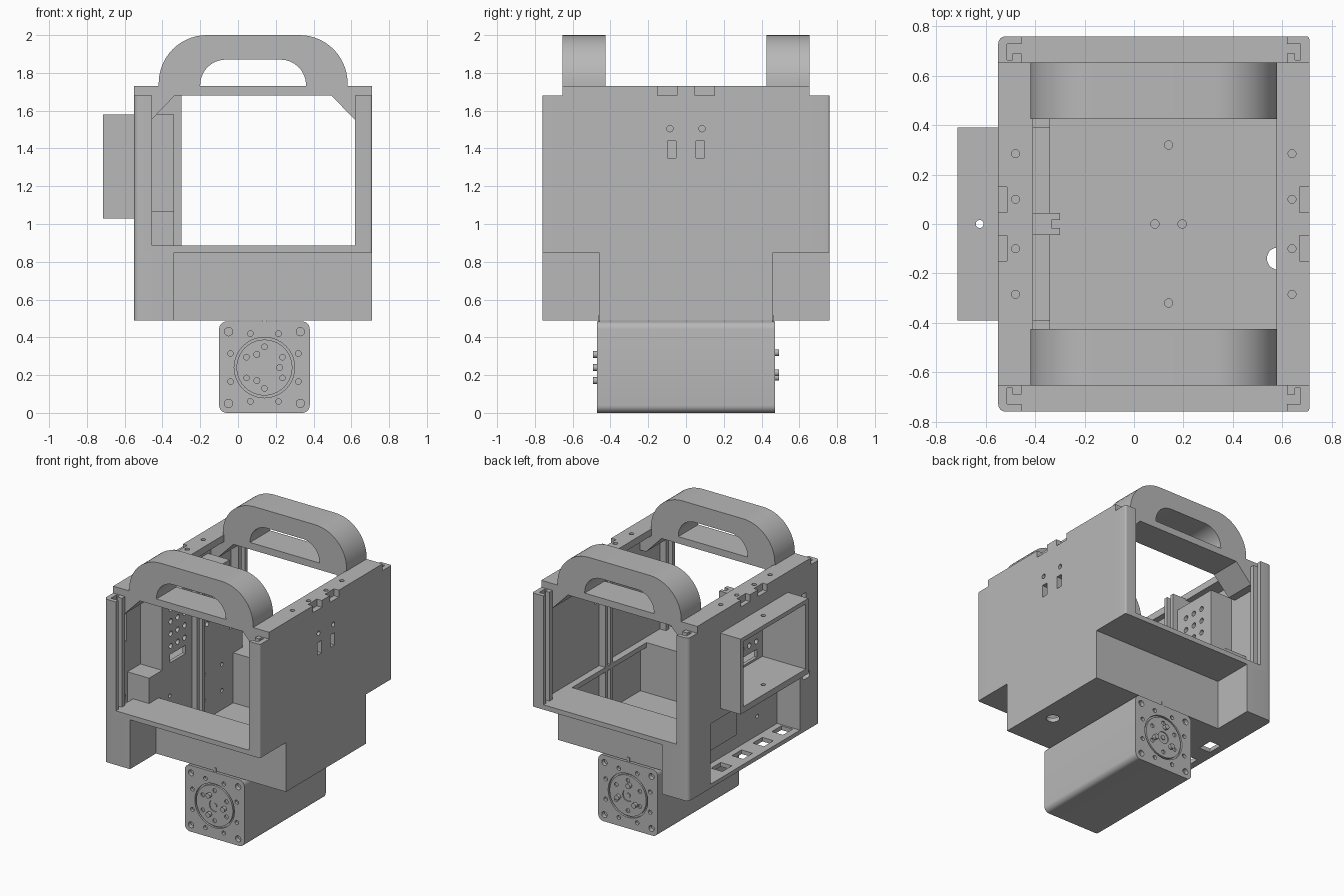
import bpy, bmesh, math
from mathutils import Vector

if "Cube" in bpy.data.objects:
    bpy.data.objects.remove(bpy.data.objects["Cube"])

gray = bpy.data.materials.new("plain_gray")
gray.use_nodes = True
gray.diffuse_color = (0.48, 0.48, 0.48, 1)
gray.node_tree.nodes["Principled BSDF"].inputs["Base Color"].default_value = (0.48, 0.48, 0.48, 1)


def add(name, bm):
    bmesh.ops.recalc_face_normals(bm, faces=bm.faces)
    mesh = bpy.data.meshes.new(name)
    bm.to_mesh(mesh)
    bm.free()
    mesh.materials.append(gray)
    ob = bpy.data.objects.new(name, mesh)
    bpy.context.collection.objects.link(ob)
    return ob


def box(name, x, y, z, round_dir=None, r=0.03, corner=None):
    """Box from (min, max) pairs; optionally rounds edges along one axis."""
    bm = bmesh.new()
    bmesh.ops.create_cube(bm, size=1)
    for v in bm.verts:
        v.co = Vector([p[0] if c < 0 else p[1] for p, c in zip((x, y, z), v.co)])
    if round_dir is not None:
        def wanted(e):
            a, b = e.verts
            along = abs((a.co - b.co).normalized()[round_dir]) > 0.9
            return along and (corner is None or (a.co.x * corner[0] > abs(sum(x)) / 2
                              and abs(a.co.x - corner[2]) < 1e-4 and abs(a.co.y - corner[1]) < 1e-4))
        bmesh.ops.bevel(bm, geom=[e for e in bm.edges if wanted(e)], offset=r,
                        segments=6, profile=0.5, affect='EDGES')
    return add(name, bm)


def prism(name, pts, y0, y1):
    """Extrude an x-z profile along y."""
    bm = bmesh.new()
    face = bm.faces.new([bm.verts.new((px, y0, pz)) for px, pz in pts])
    ext = bmesh.ops.extrude_face_region(bm, geom=[face])
    bmesh.ops.translate(bm, vec=(0, y1 - y0, 0),
                        verts=[g for g in ext["geom"] if isinstance(g, bmesh.types.BMVert)])
    return add(name, bm)


def rod(name, center, r, length, axis, sides=20):
    bm = bmesh.new()
    bmesh.ops.create_cone(bm, cap_ends=True, segments=sides, radius1=r, radius2=r, depth=length)
    up = Vector([float(i == axis) for i in range(3)])
    rot = Vector((0, 0, 1)).rotation_difference(up).to_matrix()
    for v in bm.verts:
        v.co = rot @ v.co + Vector(center)
    return add(name, bm)


def cut(ob, cutters):
    """Subtract the cutters from the part and discard them."""
    for c in cutters:
        m = ob.modifiers.new("cut", 'BOOLEAN')
        m.object, m.operation, m.solver = c, 'DIFFERENCE', 'EXACT'
    bpy.context.view_layer.update()
    mesh = bpy.data.meshes.new_from_object(ob.evaluated_get(bpy.context.evaluated_depsgraph_get()))
    ob.modifiers.clear()
    ob.data = mesh
    for c in cutters:
        bpy.data.objects.remove(c)
    return ob


def arch(cx, half, z0, z1, r, n=14):
    """Flat-topped arch with quarter-round shoulders."""
    pts = [(cx + half, z0)]
    for side, start in ((1, 0), (-1, 90)):
        for i in range(n + 1):
            a = math.radians(start + 90 * i / n)
            pts.append((cx + side * (half - r) + r * math.cos(a), z1 - r + r * math.sin(a)))
    return pts + [(cx - half, z0)]


# Handles on their cross bars, with gussets into the side walls
for label, s in (("front", -1), ("back", 1)):
    y0, y1 = sorted((s * 0.425, s * 0.655))
    handle = prism(label + "_handle", arch(0.08, 0.5, 1.72, 2.0, 0.255), y0, y1)
    cut(handle, [prism("cutter", arch(0.08, 0.28, 1.73, 1.87, 0.135), y0 - 0.1, y1 + 0.1)])
    box(label + "_cross_bar", (-0.55, 0.71), (y0, y1), (1.68, 1.73))
    prism(label + "_left_gusset", [(0.69, 1.55), (0.62, 1.55), (0.49, 1.685), (0.69, 1.685)], y0, y1)
    prism(label + "_right_gusset", [(-0.53, 1.55), (-0.46, 1.55), (-0.33, 1.685), (-0.53, 1.685)], y0, y1)

    # Ledge and end wall of the basin
    box(label + "_ledge", (-0.47, 0.63), sorted((s * 0.43, s * 0.76)), (0.85, 0.885))
    box(label + "_basin_wall", (-0.35, 0.71), sorted((s * 0.43, s * 0.46)), (0.49, 0.86))

    # Corner posts with L-shaped grooves
    ypost = sorted((s * 0.655, s * 0.76))
    for side, xo, xi, xg in (("left", 0.71, 0.62, 0.675), ("right", -0.55, -0.455, -0.515)):
        d = 1 if xo > 0 else -1
        post = box(f"{label}_{side}_post", sorted((xo, xi)), ypost, (0.85, 1.68), 2,
                   0.012 if d > 0 else 0.03, (d, s * 0.76, xo))
        cut(post, [box("cutter", sorted((xg, xi - d * 0.01)), sorted((s * 0.69, s * 0.73)), (0.885, 1.8)),
                   box("cutter", sorted((xg, xg - d * 0.022)), sorted((s * 0.665, s * 0.692)), (0.885, 1.8))])
    box(label + "_leg", (-0.55, -0.34), sorted((s * 0.54, s * 0.76)), (0.49, 0.855), 2, 0.03,
        (-1, s * 0.76, -0.55))

# Left wall with slots and pin holes
left_wall = box("left_wall", (0.67, 0.71), (-0.66, 0.66), (0.85, 1.68))
cut(left_wall, [box("cutter", (0.6, 0.8), (s * 0.075 - 0.023, s * 0.075 + 0.023), (1.35, 1.44)) for s in (-1, 1)]
    + [rod("cutter", (0.7, s * 0.085, 1.505), 0.017, 0.3, 0) for s in (-1, 1)])
box("left_lower_wall", (0.67, 0.71), (-0.46, 0.46), (0.49, 0.86))
box("left_ledge_strip", (0.62, 0.71), (-0.66, 0.66), (0.85, 0.885))

# Right wall with the openings for the window box and the bay
right_wall = box("right_wall", (-0.55, -0.515), (-0.66, 0.66), (0.85, 1.68))
cut(right_wall, [box("cutter", (-0.6, -0.4), (-0.385, 0.385), (1.035, 1.575)),
                 box("cutter", (-0.6, -0.4), (-0.53, 0.5), (0.5, 0.96)),
                 box("cutter", (-0.6, -0.4), (-0.6, -0.55), (1.3, 1.5)),
                 box("cutter", (-0.6, -0.4), (-0.64, -0.56), (0.87, 0.92), 0, 0.02)])

# Wall top flanges with screw holes and notches
for side, x, xn, xh in (("left", (0.575, 0.71), (0.67, 0.8), 0.64),
                        ("right", (-0.55, -0.41), (-0.7, -0.515), -0.48)):
    flange = box(side + "_flange", x, (-0.655, 0.655), (1.68, 1.73))
    cut(flange, [box("cutter", xn, sorted((s * 0.047, s * 0.15)), (1.6, 1.8)) for s in (-1, 1)]
        + [rod("cutter", (xh, y, 1.73), 0.016, 0.06, 2) for y in (-0.285, -0.1, 0.1, 0.285)])

# Grooved middle rails
rail = box("left_rail", (0.62, 0.69), (-0.045, 0.045), (0.5, 1.69))
cut(rail, [box("cutter", (0.6, 0.65), (-0.016, 0.016), (0.52, 1.8))])
rail = box("right_rail", (-0.36, -0.3), (-0.045, 0.045), (0.5, 1.69))
cut(rail, [box("cutter", (-0.335, -0.28), (-0.016, 0.016), (0.52, 1.8))])
box("right_rail_tab", (-0.52, -0.335), (-0.045, 0.045), (1.58, 1.69))

# Window box standing out of the right wall, with a perforated back panel
window = box("window_box", (-0.715, -0.34), (-0.39, 0.39), (1.03, 1.58))
cut(window, [box("cutter", (-0.8, -0.365), (-0.36, 0.36), (1.075, 1.55)),
             rod("cutter", (-0.625, 0, 1.3), 0.016, 0.8, 2),
             box("cutter", (-0.4, -0.3), (-0.3, -0.12), (1.09, 1.15))]
    + [rod("cutter", (-0.35, s * (0.13 + 0.08 * i), 1.21 + 0.09 * j), 0.019, 0.1, 0, 12)
       for s in (-1, 1) for i in range(3) for j in range(4)])

# Side bay open to the right, with vents in its floor
bay = box("side_bay", (-0.55, -0.34), (-0.54, 0.54), (0.49, 1.07))
cut(bay, [box("cutter", (-0.7, -0.365), (-0.53, 0.5), (0.52, 0.96))]
    + [box("cutter", (-0.5, -0.41), (y - 0.055, y + 0.055), (0.4, 0.6)) for y in (0.24, 0, -0.24, -0.46)]
    + [rod("cutter", (-0.35, y, z), 0.014, 0.1, 0, 12) for y in (-0.3, 0.1, 0.3) for z in (0.66, 0.85)])
box("bay_board", (-0.372, -0.363), (-0.05, 0.25), (0.62, 0.88))

# Basin floor with cable hole and mounting holes
floor = box("basin_floor", (-0.35, 0.71), (-0.46, 0.46), (0.49, 0.52))
cut(floor, [rod("cutter", (0.583, -0.14, 0.5), 0.045, 0.2, 2)]
    + [rod("cutter", (x, y, 0.5), 0.017, 0.2, 2)
       for x, y in ((0.085, 0), (0.195, 0), (0.14, 0.32), (0.14, -0.32))])

# Motor body with patterned end faces
cx, cz = 0.14, 0.24
motor = box("motor_body", (cx - 0.24, cx + 0.24), (-0.47, 0.47), (0, 0.484), 1, 0.04)
holes = []
for s in (-1, 1):
    for i in range(8):
        a = math.radians(22.5 + 45 * i)
        holes.append(rod("cutter", (cx + 0.194 * math.cos(a), s * 0.47, cz + 0.194 * math.sin(a)),
                         0.015, 0.04, 1, 12))
    holes += [rod("cutter", (cx + i * 0.19, s * 0.47, cz + j * 0.19), 0.022, 0.06, 1, 14)
              for i in (-1, 1) for j in (-1, 1)]
    holes.append(rod("cutter", (cx, s * 0.47, cz), 0.16, 0.03, 1, 40))
cut(motor, holes)
for label, s, phase in (("front", -1, 0), ("back", 1, 100)):
    hub = rod(label + "_motor_hub", (cx, s * 0.46, cz), 0.148, 0.02, 1, 40)
    spots = [math.radians(30 + 60 * i) for i in range(6)]
    cut(hub, [rod("cutter", (cx + 0.11 * math.cos(a), s * 0.47, cz + 0.11 * math.sin(a)), 0.015, 0.02, 1, 12)
              for a in spots] + [rod("cutter", (cx, s * 0.47, cz), 0.043, 0.014, 1)])
    rod(label + "_motor_shaft", (cx, s * 0.462, cz), 0.016, 0.016, 1)
    for i in range(3):
        a = math.radians(phase + 120 * i)
        rod(f"{label}_motor_pin_{i}", (cx + 0.08 * math.cos(a), s * 0.475, cz + 0.08 * math.sin(a)),
            0.018, 0.036, 1, 16)
    box(label + "_index_mark", (cx - 0.01, cx + 0.01), sorted((s * 0.455, s * 0.466)), (0.48, 0.515))

# Smooth rounded surfaces, keep sharp edges
bpy.ops.object.select_all(action='DESELECT')
parts = [o for o in bpy.context.collection.objects if o.type == 'MESH']
for o in parts:
    o.select_set(True)
bpy.context.view_layer.objects.active = parts[0]
bpy.ops.object.shade_smooth_by_angle(angle=math.radians(35))
